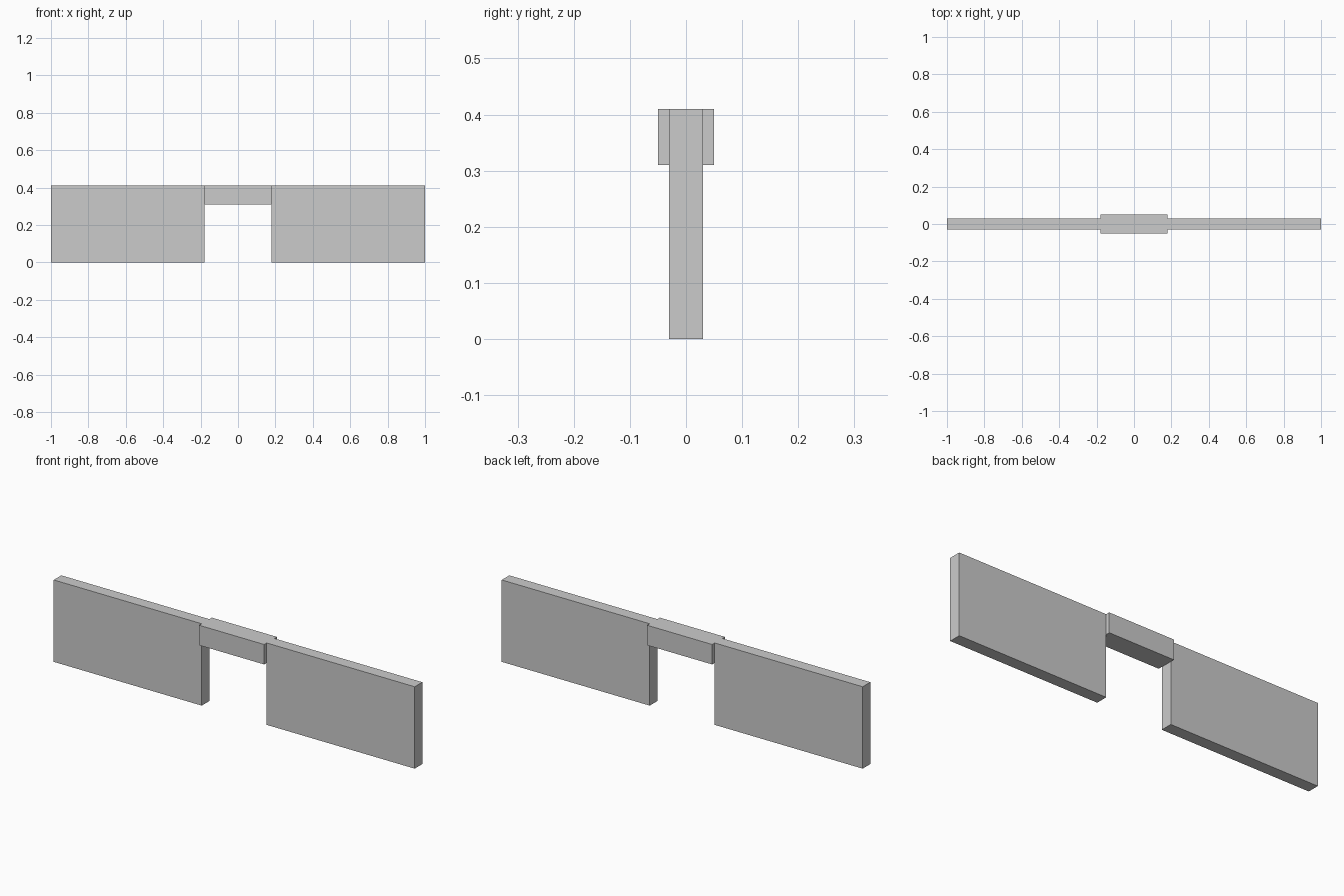
import bpy

if "Cube" in bpy.data.objects:
    bpy.data.objects.remove(bpy.data.objects["Cube"])


def box(name, x, y, z):
    """Axis-aligned box from (min, max) ranges."""
    bpy.ops.mesh.primitive_cube_add(size=1)
    obj = bpy.context.object
    obj.name = name
    for v in obj.data.vertices:
        v.co = [r[0] + (c + 0.5) * (r[1] - r[0]) for c, r in zip(v.co, (x, y, z))]
    return obj


HALF_GAP = 0.18
HEIGHT = 0.41

# Two thin side panels
for side, x in (("left", (-1, -HALF_GAP)), ("right", (HALF_GAP, 1))):
    box(side + "_panel", x, (-0.03, 0.03), (0, HEIGHT))

# Thicker bridge joining the panels at the top
box("bridge", (-HALF_GAP, HALF_GAP), (-0.05, 0.05), (HEIGHT - 0.1, HEIGHT))
